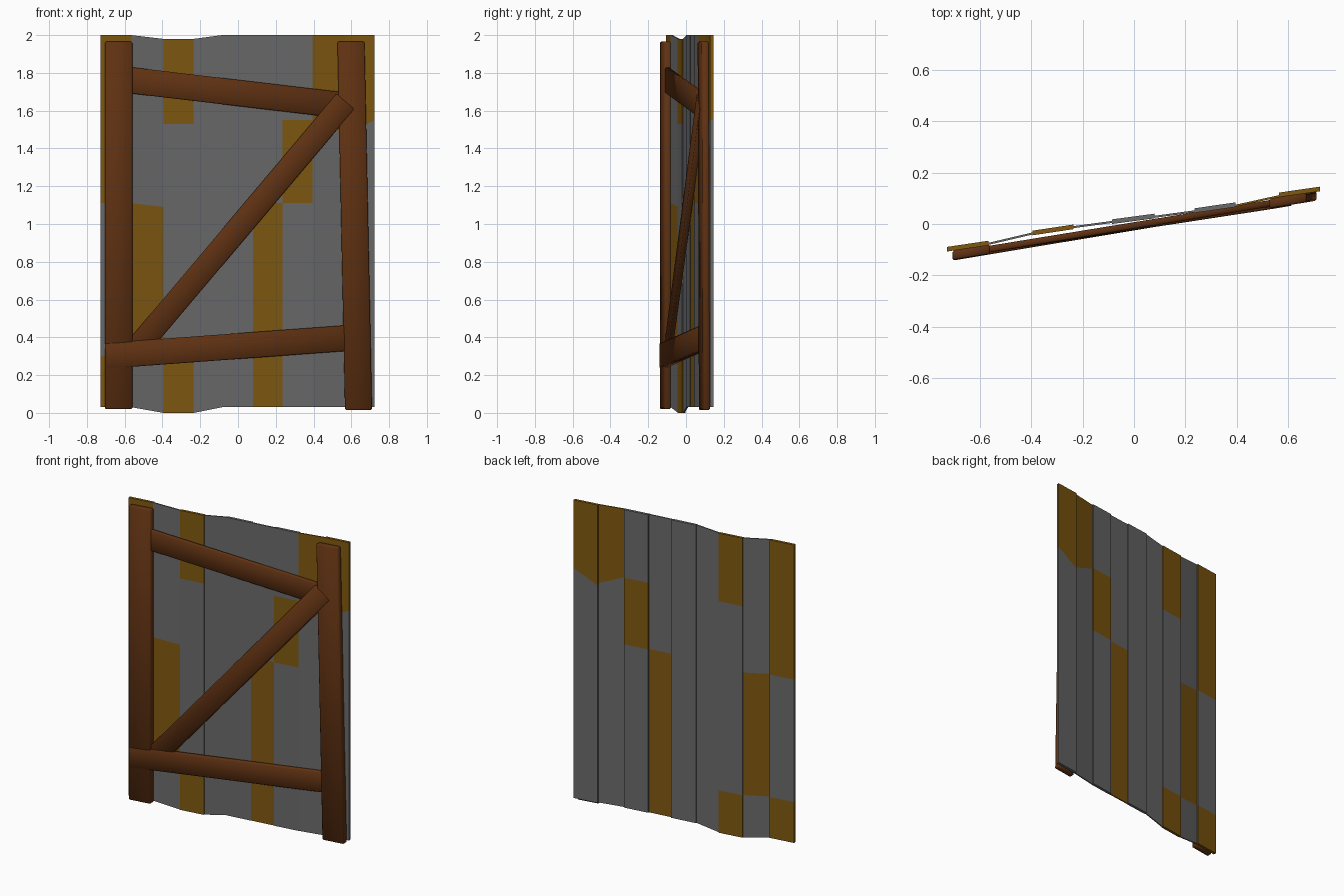
import bpy, bmesh, math
from mathutils import Vector

if "Cube" in bpy.data.objects:
    bpy.data.objects.remove(bpy.data.objects["Cube"])

SLOPE = 0.163  # the whole panel is turned slightly about z


def material(name, rgb):
    m = bpy.data.materials.new(name)
    m.diffuse_color = (*rgb, 1)
    m.use_nodes = True
    m.node_tree.nodes["Principled BSDF"].inputs["Base Color"].default_value = m.diffuse_color
    return m


GREY = material("grey sheet", (0.145, 0.145, 0.145))
RUST = material("rust yellow", (0.215, 0.098, 0.005))
WOOD = material("brown wood", (0.115, 0.031, 0.006))


def finish(name, bm, mats):
    bmesh.ops.recalc_face_normals(bm, faces=bm.faces)
    me = bpy.data.meshes.new(name)
    bm.to_mesh(me)
    bm.free()
    for m in mats:
        me.materials.append(m)
    ob = bpy.data.objects.new(name, me)
    bpy.context.collection.objects.link(ob)
    return ob


def plank(name, left, right, thick, cuts, first):
    """Upright sheet strip; left/right = (x, back y, bottom z, top z).
    cuts = (left z, right z) levels from the top where the colour flips."""
    bm = bmesh.new()
    levels = [(left[3], right[3])] + cuts + [(left[2], right[2])]
    rings = []
    for zl, zr in levels:
        rings.append([bm.verts.new(p) for p in (
            (left[0], left[1] - thick, zl), (right[0], right[1] - thick, zr),
            (right[0], right[1], zr), (left[0], left[1], zl))])
    for i, (a, b) in enumerate(zip(rings, rings[1:])):
        for k in range(4):
            f = bm.faces.new((a[k], a[(k + 1) % 4], b[(k + 1) % 4], b[k]))
            f.material_index = (first + i) % 2
    bm.faces.new(rings[0]).material_index = first
    bm.faces.new(rings[-1]).material_index = (first + len(cuts)) % 2
    finish(name, bm, [GREY, RUST])


# sheet strips, left to right: left end, right end, thickness, colour cuts, first colour
T, N = 0.018, 0.008
lo, hi = (0.03, 2.0), (0.0, 1.98)
strips = [
    ((-.727, -.089, *lo), (-.565, -.065, *lo), T, [(1.11, 1.11), (.30, .30)], 1),
    ((-.565, -.073, *lo), (-.395, -.033, *hi), N, [(1.11, 1.09), (.30, .28)], 0),
    ((-.395, -.026, *hi), (-.235, -.002, *hi), T, [(1.53, 1.53), (.28, .28)], 1),
    ((-.235, -.008, *hi), (-.085, .012, *lo), N, [], 0),
    ((-.085, .018, *lo), (.08, .040, *lo), T, [], 0),
    ((.08, .032, *lo), (.235, .053, *lo), N, [(1.11, 1.11)], 0),
    ((.235, .061, *lo), (.395, .084, *lo), T, [(1.55, 1.55), (1.11, 1.11)], 0),
    ((.395, .075, *lo), (.563, .112, *lo), N, [(1.55, 1.48)], 1),
    ((.563, .122, *lo), (.722, .145, *lo), T, [(1.47, 1.55)], 1),
]
for i, s in enumerate(strips):
    plank(f"sheet_strip_{i + 1}", *s)


def beam(name, a, b, width, front, back, upright=False):
    """Timber from a to b in x-z; front is the depth at each end."""
    a, b = Vector(a), Vector(b)
    d = (b - a).normalized()
    n = Vector((1, 0)) if upright else Vector((-d.y, d.x))
    bm = bmesh.new()
    rings = []
    for p, f in ((a, front[0]), (b, front[1])):
        ring = []
        for side, v in ((-1, f), (1, f), (1, back), (-1, back)):
            q = p + n * side * width / 2
            ring.append(bm.verts.new((q.x, SLOPE * q.x + v, q.y)))
        rings.append(ring)
        bm.faces.new(ring)
    for k in range(4):
        bm.faces.new((rings[0][k], rings[0][(k + 1) % 4],
                      rings[1][(k + 1) % 4], rings[1][k]))
    ob = finish(name, bm, [WOOD])
    bev = ob.modifiers.new("worn_edges", 'BEVEL')
    bev.width = 0.006
    bev.segments = 1
    bpy.context.view_layer.objects.active = ob
    ob.select_set(True)
    bpy.ops.object.modifier_apply(modifier=bev.name)
    bpy.ops.object.shade_smooth_by_angle(angle=math.radians(60))
    ob.select_set(False)


# timber frame
beam("left_post", (-.632, .02), (-.632, 1.965), .145, (-.025, -.025), .012, True)
beam("right_post", (.638, .015), (.598, 1.965), .143, (-.025, -.025), .012, True)
beam("upper_rail", (-.63, 1.768), (.58, 1.625), .138, (-.019, -.019), .007)
beam("lower_rail", (-.70, .302), (.66, .402), .136, (-.027, -.023), .007)
beam("diagonal_brace", (-.57, .30), (.57, 1.65), .125, (-.018, -.029), .005)
